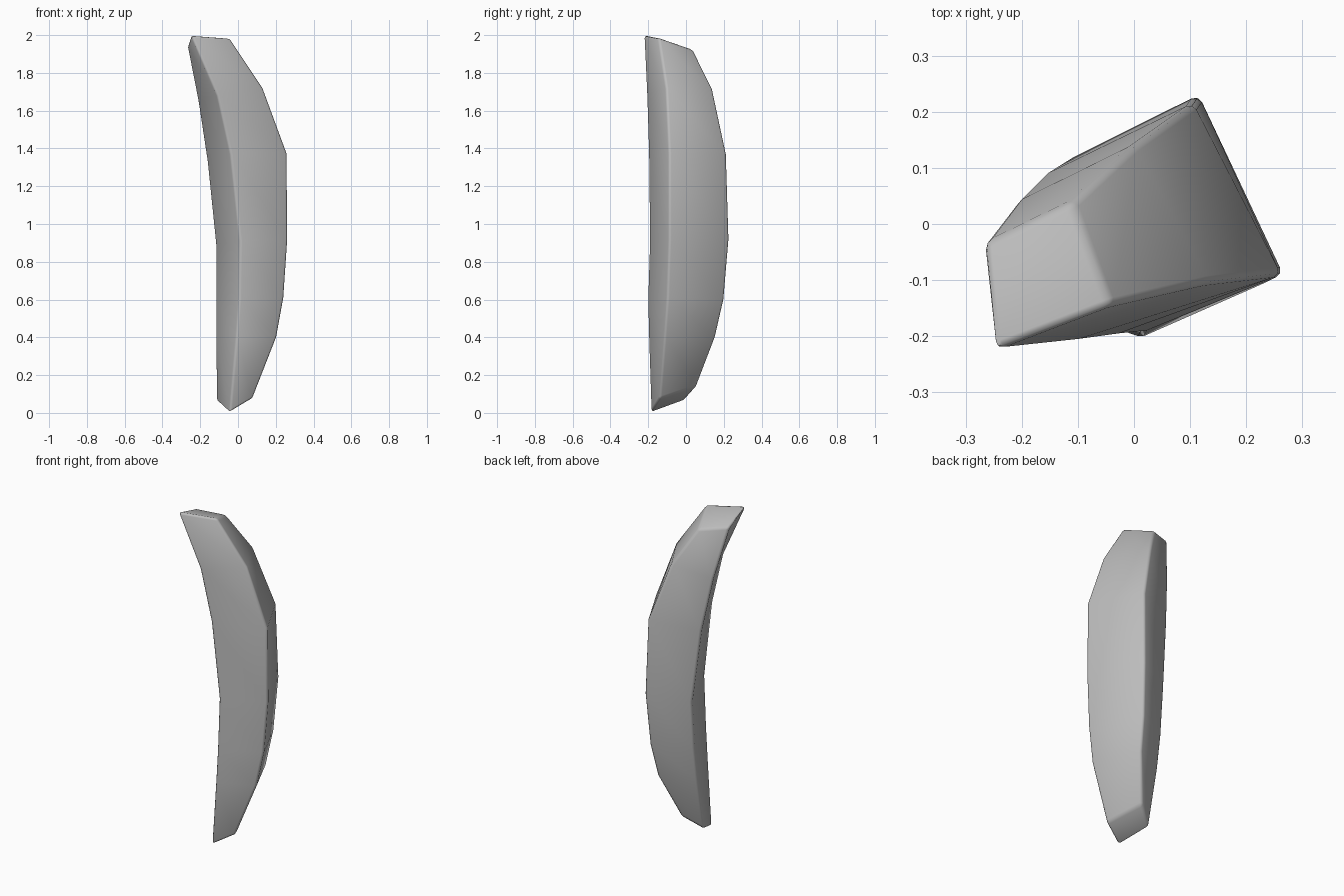
import bpy
import bmesh

cube = bpy.data.objects.get("Cube")
if cube:
    bpy.data.objects.remove(cube, do_unlink=True)

# Plain grey material
grey = bpy.data.materials.new("mid grey")
grey.use_nodes = True
colour = (0.5, 0.5, 0.5, 1)
grey.diffuse_color = colour
grey.node_tree.nodes["Principled BSDF"].inputs["Base Color"].default_value = colour

# Four long corner edges of the curved segment, each from top to bottom
inner_front = [(-.25, -.225, 2), (-.11, -.21, 1.68), (-.04, -.2, 1.37),
               (.01, -.195, .91), (.005, -.205, .6), (-.01, -.2, .4), (-.045, -.187, 0)]
outer_front = [(-.04, -.145, 1.985), (.135, -.105, 1.72), (.262, -.09, 1.375),
               (.266, -.09, .92), (.245, -.1, .61), (.207, -.115, .4), (.08, -.14, .075)]
outer_back = [(-.11, .04, 1.92), (0, .142, 1.715), (.105, .216, 1.37),
              (.115, .23, .92), (.1, .203, .6), (.08, .157, .4), (-.01, .057, .14)]
inner_back = [(-.268, -.035, 1.945), (-.212, .038, 1.64), (-.165, .085, 1.33),
              (-.12, .113, .89), (-.12, .09, .6), (-.12, .06, .4), (-.116, -.01, .065)]


def loft(name, rails):
    """Skin closed rings across the rails, cap the ends and round the corners."""
    bm = bmesh.new()
    rings = [[bm.verts.new(p) for p in ring] for ring in zip(*rails)]
    n = len(rails)
    for a, b in zip(rings, rings[1:]):
        for i in range(n):
            j = (i + 1) % n
            bm.faces.new((a[i], b[i], b[j], a[j]))
    bm.faces.new(rings[0])
    bm.faces.new(rings[-1][::-1])
    bmesh.ops.recalc_face_normals(bm, faces=bm.faces[:])

    # Round the long corners and both cap borders
    corners = [bm.edges.get((a[i], b[i])) for a, b in zip(rings, rings[1:]) for i in range(n)]
    corners += [bm.edges.get((r[i], r[(i + 1) % n])) for r in (rings[0], rings[-1]) for i in range(n)]
    bmesh.ops.bevel(bm, geom=corners, offset=0.014, segments=2, profile=0.5, affect='EDGES')

    mesh = bpy.data.meshes.new(name)
    bm.to_mesh(mesh)
    bm.free()
    mesh.materials.append(grey)
    obj = bpy.data.objects.new(name, mesh)
    bpy.context.collection.objects.link(obj)
    return obj


segment = loft("curved_segment", [inner_front, outer_front, outer_back, inner_back])
bpy.ops.object.select_all(action='DESELECT')
segment.select_set(True)
bpy.context.view_layer.objects.active = segment
bpy.ops.object.shade_smooth_by_angle(angle=1.0)
